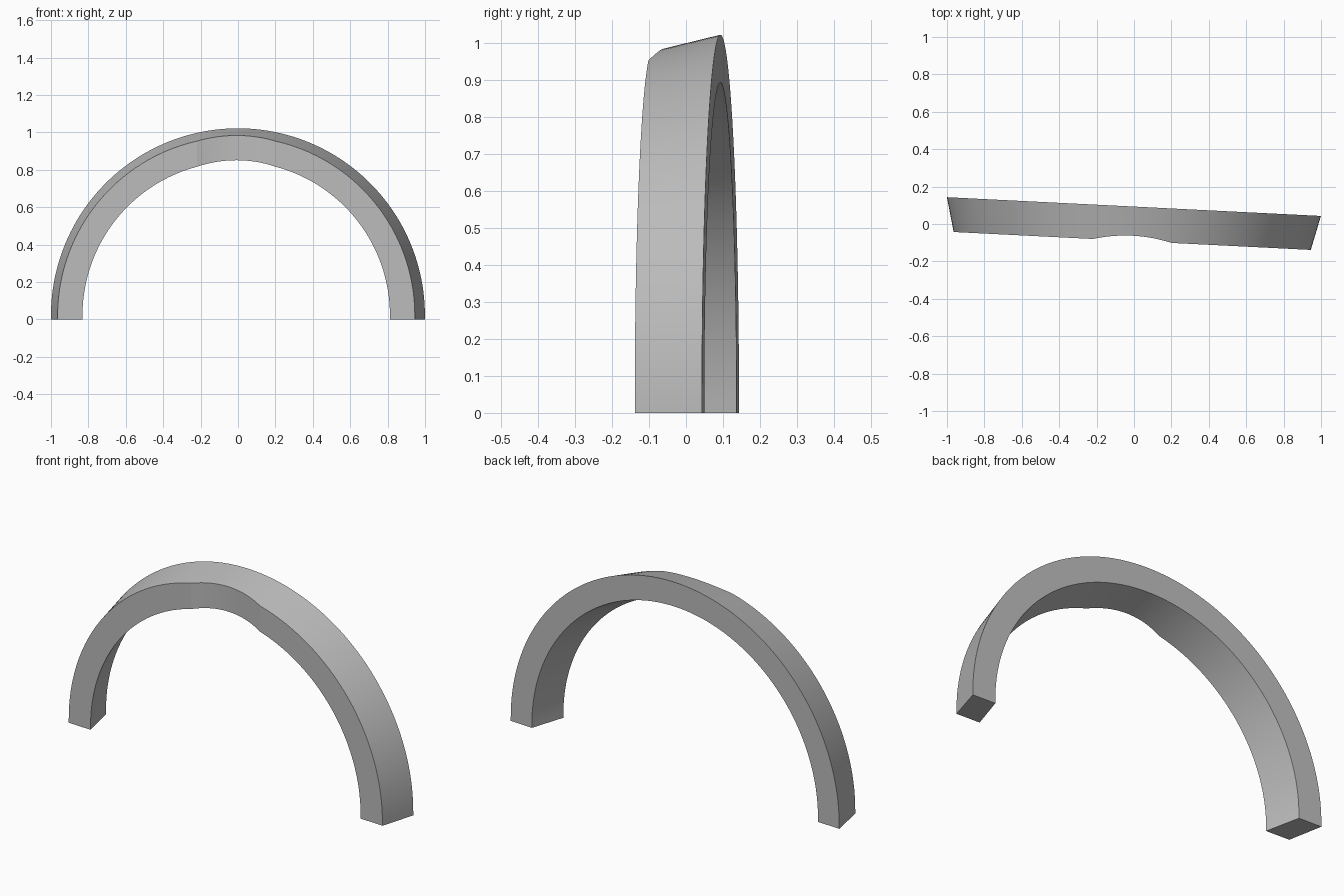
import bpy, bmesh, math
from mathutils import Matrix

if "Cube" in bpy.data.objects:
    bpy.data.objects.remove(bpy.data.objects["Cube"])

SEGMENTS = 96
LIFT = 0.021              # short straight foot below the half circle
BACK, FRONT = 0.093, -0.091
RINGS = [(1.001, BACK), (0.956, FRONT), (0.823, FRONT), (0.872, BACK)]
NOTCH_RADIUS, NOTCH_DEPTH = 0.8, 0.028
PLACE = Matrix.Rotation(math.radians(-2.87), 4, "Z") @ Matrix.Translation((-0.005, 0, 0))

grey = bpy.data.materials.new("plain_grey")
grey.use_nodes = True
grey.diffuse_color = (0.5, 0.5, 0.5, 1)
grey.node_tree.nodes["Principled BSDF"].inputs["Base Color"].default_value = grey.diffuse_color


def add_object(name, bm):
    bmesh.ops.recalc_face_normals(bm, faces=bm.faces)
    mesh = bpy.data.meshes.new(name)
    bm.to_mesh(mesh)
    bm.free()
    mesh.materials.append(grey)
    obj = bpy.data.objects.new(name, mesh)
    bpy.context.collection.objects.link(obj)
    return obj


# Tapered half-ring: sweep the four-cornered section over the arch
bm = bmesh.new()
stations = [(1, 0, 0)]
for i in range(SEGMENTS + 1):
    a = math.pi * i / SEGMENTS
    stations.append((math.cos(a), math.sin(a), LIFT))
stations.append((-1, 0, 0))
sections = [[bm.verts.new((r * c, y, r * s + lift)) for r, y in RINGS]
            for c, s, lift in stations]
for a, b in zip(sections, sections[1:]):
    for k in range(4):
        n = (k + 1) % 4
        bm.faces.new((a[k], a[n], b[n], b[k]))
bm.faces.new(sections[0])
bm.faces.new(sections[-1])
arch = add_object("arch", bm)

# Shallow curved notch in the front of the crown
bm = bmesh.new()
bmesh.ops.create_cone(bm, cap_ends=True, segments=256, radius1=NOTCH_RADIUS,
                      radius2=NOTCH_RADIUS, depth=1,
                      matrix=Matrix.Translation((0, FRONT + NOTCH_DEPTH - NOTCH_RADIUS, 1)))
cutter = add_object("notch_cutter", bm)
cutter.hide_render = True

bpy.ops.object.select_all(action="DESELECT")
arch.select_set(True)
bpy.context.view_layer.objects.active = arch
notch = arch.modifiers.new("crown_notch", "BOOLEAN")
notch.operation = "DIFFERENCE"
notch.solver = "EXACT"
notch.object = cutter
bpy.ops.object.modifier_apply(modifier=notch.name)
bpy.data.objects.remove(cutter)

# Slight turn about the vertical, then smooth shading with crisp edges
arch.data.transform(PLACE)
bpy.ops.object.shade_smooth_by_angle(angle=math.radians(10))
